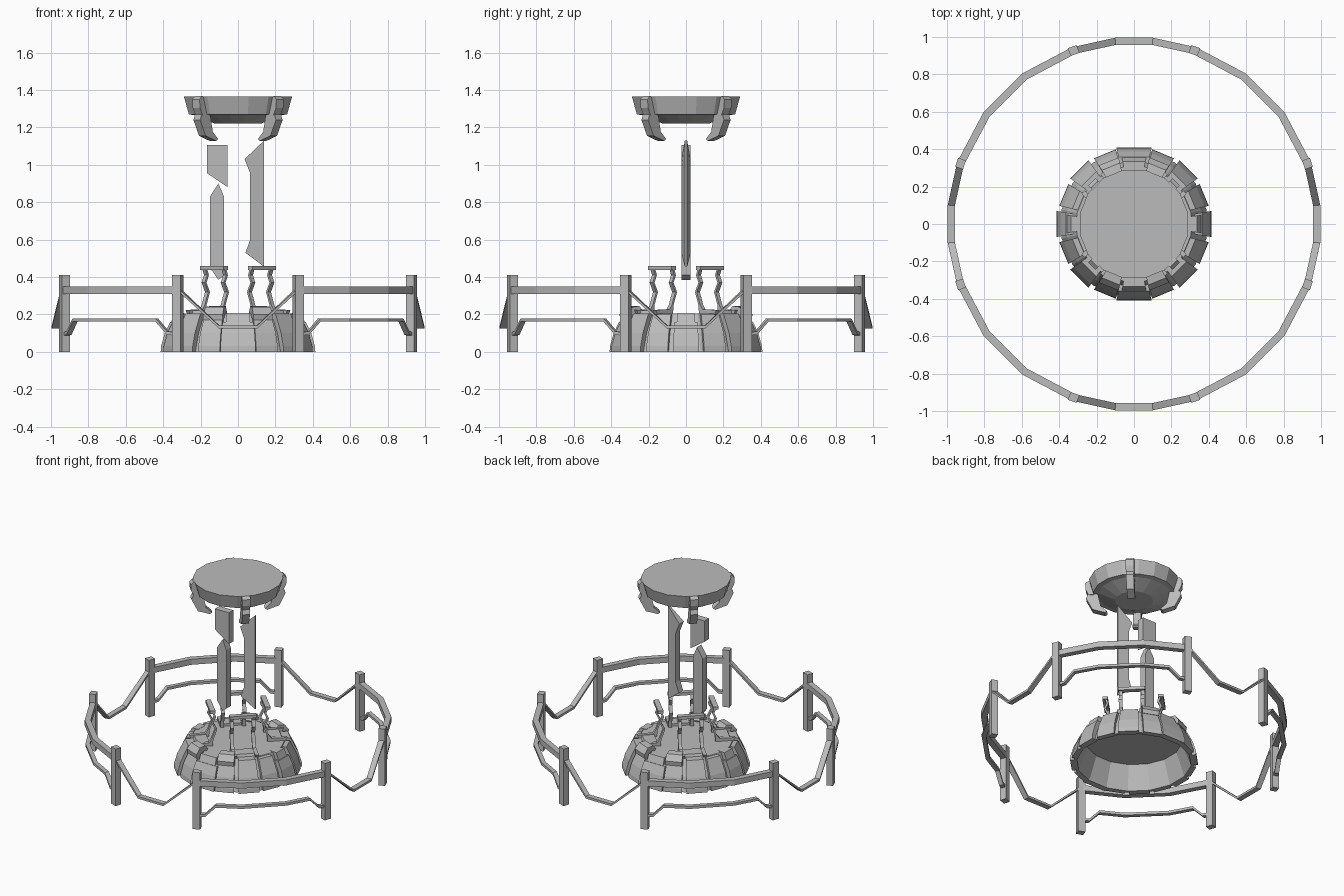
import bpy, bmesh, math
from mathutils import Vector, Matrix

if "Cube" in bpy.data.objects:
    bpy.data.objects.remove(bpy.data.objects["Cube"])

grey = bpy.data.materials.new("stone_grey")
grey.diffuse_color = (0.5, 0.5, 0.5, 1)
grey.use_nodes = True
grey.node_tree.nodes["Principled BSDF"].inputs["Base Color"].default_value = grey.diffuse_color


def build(name, verts, faces):
    """Make a flat shaded mesh object with clean normals."""
    bm = bmesh.new()
    vs = [bm.verts.new(v) for v in verts]
    for f in faces:
        bm.faces.new([vs[i] for i in f])
    bmesh.ops.remove_doubles(bm, verts=bm.verts, dist=1e-5)
    bmesh.ops.recalc_face_normals(bm, faces=bm.faces)
    me = bpy.data.meshes.new(name)
    bm.to_mesh(me)
    bm.free()
    me.materials.append(grey)
    ob = bpy.data.objects.new(name, me)
    bpy.context.collection.objects.link(ob)
    return ob


def loft(name, rings, closed=False):
    """Skin equal-length rings; cap the ends unless closed."""
    n, m = len(rings[0]), len(rings)
    faces = []
    for i in range(m if closed else m - 1):
        j = (i + 1) % m
        for k in range(n):
            l = (k + 1) % n
            faces.append((i * n + k, i * n + l, j * n + l, j * n + k))
    if not closed:
        faces += [tuple(range(n)), tuple(range((m - 1) * n, m * n))]
    return build(name, [v for r in rings for v in r], faces)


def polar(r, deg, z):
    a = math.radians(deg)
    return Vector((r * math.cos(a), r * math.sin(a), z))


def wedge(name, a0, a1, profile):
    """Flat-faced plate between two angles, profile in (radius, height)."""
    return loft(name, [[polar(r, a, z) for r, z in profile] for a in (a0, a1)])


def slab(name, deg, profile, width, shift=0.0):
    """Radial (radius, height) profile given a tangential width."""
    rot = Matrix.Rotation(math.radians(deg), 3, 'Z')
    return loft(name, [[rot @ Vector((r, shift + s * width / 2, z)) for r, z in profile]
                       for s in (-1, 1)])


def rail(name, path, width, height):
    """Rail following (radius, angle, height) points."""
    return loft(name, [[polar(r + dr * width / 2, a, z + dz * height / 2)
                        for dr, dz in ((-1, -1), (1, -1), (1, 1), (-1, 1))] for r, a, z in path])


def lathe(name, profile, sides):
    """Revolved solid whose profile starts and ends on the axis."""
    n = len(profile)
    step = 360 / sides
    verts = [polar(r, (i + .5) * step, z) for i in range(sides) for r, z in profile]
    faces = []
    for i in range(sides):
        a, b = i * n, (i + 1) % sides * n
        for k in range(n - 1):
            f = [a + k, a + k + 1, b + k + 1, b + k]
            if profile[k][0] == 0:
                f = [a + k, a + k + 1, b + k + 1]
            elif profile[k + 1][0] == 0:
                f = [a + k, a + k + 1, b + k]
            faces.append(f)
    # merge the axis points
    remap = {}
    for i in range(sides):
        remap[i * n], remap[i * n + n - 1] = 0, n - 1
    faces = [[remap.get(v, v) for v in f] for f in faces]
    ob = build(name, verts, faces)
    bm = bmesh.new()
    bm.from_mesh(ob.data)
    bmesh.ops.delete(bm, geom=[v for v in bm.verts if not v.link_faces], context='VERTS')
    bmesh.ops.dissolve_limit(bm, angle_limit=.01, verts=bm.verts, edges=bm.edges)
    bm.to_mesh(ob.data)
    bm.free()
    return ob


# Outer barrier: four railed corners joined by sagging links
R = .982
for q in range(4):
    c = 90 * q
    rail("upper_rail", [(R, c + a, .33) for a in (19.2, 36.5, 53.5, 70.8)], .04, .04)
    rail("lower_rail", [(R, c + 19.2, .095), (.978, c + 22.5, .1), (.974, c + 26.5, .17),
                        (R, c + 36.5, .17), (R, c + 53.5, .17), (.974, c + 63.5, .17),
                        (.978, c + 67.5, .1), (R, c + 70.8, .095)], .03, .018)
    rail("sagging_link", [(R, c - 19.2, .34), (R, c - 5.8, .132),
                          (R, c + 5.8, .132), (R, c + 19.2, .34)], .038, .016)
    for a in (19.2, 70.8):
        slab("barrier_post", c + a, [(R - .022, 0), (R + .022, 0),
                                     (R + .022, .41), (R - .022, .41)], .05)

# Hollow base
lathe("base_shell", [(0, .205), (.31, .205), (.365, .1), (.395, 0),
                     (.375, 0), (.315, .165), (0, .165)], 16)

# Stone plates around the base
for i in range(16):
    mid = i * 22.5
    half = 13 if i in (4, 12) else (9.5 if i % 2 == 0 else 8.8)
    out = 0 if i % 2 == 0 else -.008
    top = (.16, .2, .205, .2)[i % 4]
    rt = .345 + (.205 - top) * .5
    wedge("base_plate", mid - half, mid + half,
          [(.375, 0), (.419 + out, 0), (.417 + out, .03), (.397 + out, .1),
           (rt + out, top), (rt - .05, top), (.35, .1)])
    if i % 4 == 0:
        wedge("upper_plate", mid - half * .8, mid + half * .8,
              [(.33, .15), (.365, .15), (.34, .208), (.29, .208)])

# Broken slabs over the rim
for a in (68, 112, 248, 292):
    wedge("rim_slab", a - 9, a + 9, [(.27, .2), (.36, .17), (.365, .2),
                                     (.335, .24), (.29, .245), (.265, .215)])

# Four bent brackets standing on the base
leg = [(.175, .45), (.16, .41), (.178, .37), (.152, .32), (.178, .25), (.195, .215), (.3, .212)]
strip = [(r + .013, z + (.012 if z < .22 else 0)) for r, z in leg]
leg_profile = leg[:-2] + [(.182, .2), (.3, .2)] + strip[::-1]
for q in range(4):
    a = 45 + 90 * q
    for s in (-1, 1):
        slab("bracket_leg", a, leg_profile, .024, s * .072)
    slab("bracket_bar", a, [(.165, .437), (.2, .437), (.2, .458), (.165, .458)], .178)
    slab("bracket_foot", a, [(.2, .2), (.29, .2), (.28, .222), (.2, .222)], .12)

# Broken column blades, standing in one plane
blades = {
    "upper_blade": [(-.165, 1.105), (-.055, 1.105), (-.055, .88), (-.165, .955)],
    "lower_blade": [(-.105, .9), (-.075, .83), (-.075, .41), (-.105, .385),
                    (-.15, .45), (-.15, .83)],
    "tall_blade": [(.14, 1.13), (.14, .455), (.04, .53), (.065, .6), (.065, .955), (.035, 1.03)],
}
for name, pts in blades.items():
    # the tall blade narrows to its two tips
    loft(name, [[Vector((x, s * (.006 if z in (1.13, .455) else .025), z)) for x, z in pts]
                for s in (-1, 1)])

# Floating top dish with four claws
lathe("top_dish", [(0, 1.365), (.295, 1.365), (.268, 1.27), (.235, 1.265),
                   (.125, 1.22), (0, 1.22)], 16)
for q in range(4):
    a = 45 + 90 * q
    slab("claw_knuckle", a, [(.25, 1.36), (.3, 1.368), (.318, 1.35), (.315, 1.305),
                             (.295, 1.265), (.24, 1.265)], .055)
    slab("claw_tip", a, [(.235, 1.27), (.3, 1.27), (.312, 1.24), (.27, 1.155),
                         (.19, 1.128), (.175, 1.138), (.215, 1.175), (.225, 1.22)], .05)
